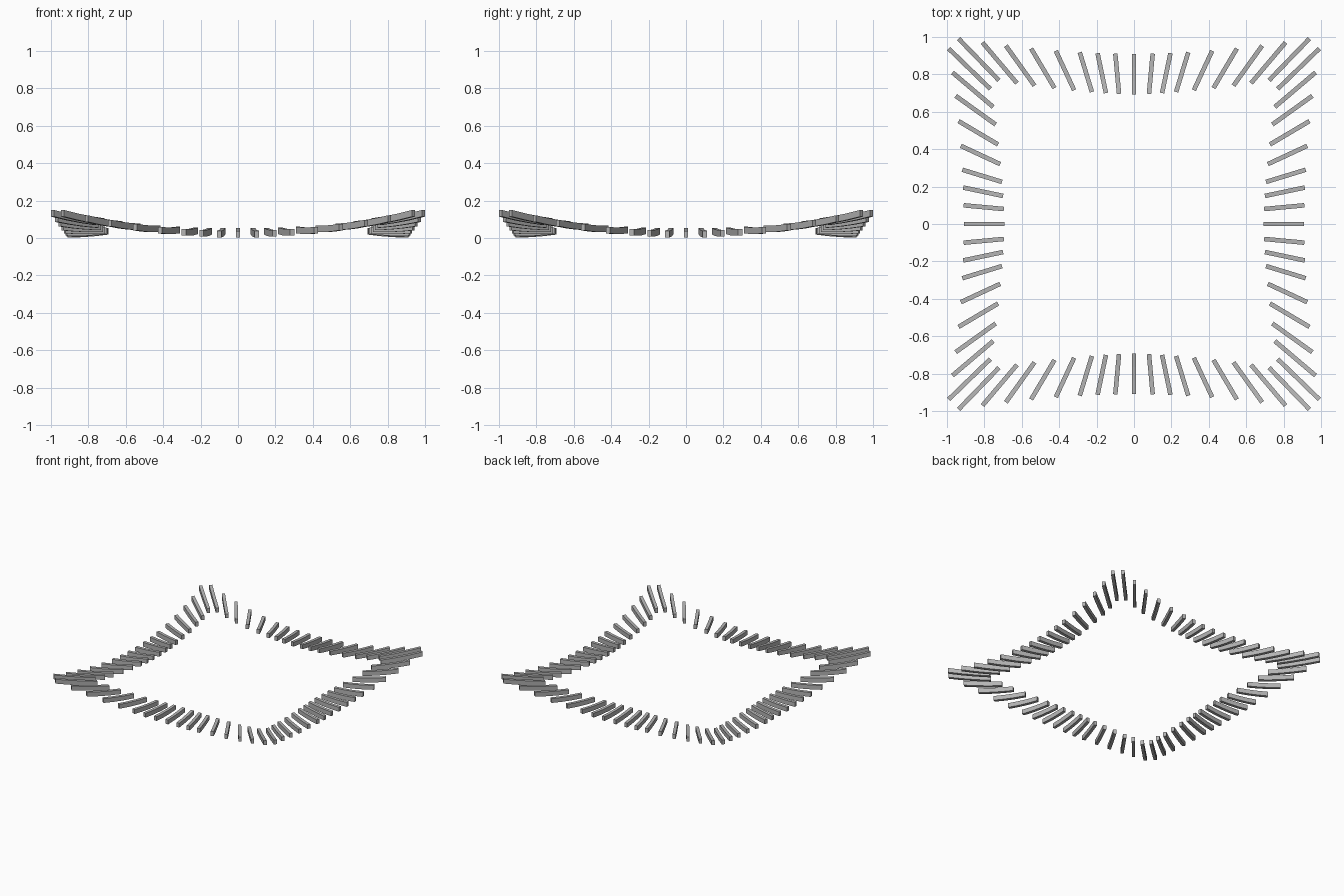
import bpy
import bmesh
import math
from mathutils import Vector, Matrix

cube = bpy.data.objects.get("Cube")
if cube:
    bpy.data.objects.remove(cube, do_unlink=True)

WIDTH, HEIGHT, SAG, SEGMENTS = 0.024, 0.035, 0.004, 3

# Weathered grey finish
grey = bpy.data.materials.new("rafter grey")
grey.use_nodes = True
colour = (0.46, 0.46, 0.46, 1)
grey.diffuse_color = colour
grey.node_tree.nodes["Principled BSDF"].inputs["Base Color"].default_value = colour


def add_rafter(bm, inner, outer):
    """Sweep a rectangular section along a slightly sagging line of top points."""
    along = Vector((outer.x - inner.x, outer.y - inner.y, 0)).normalized()
    side = Vector((-along.y, along.x, 0)) * WIDTH / 2
    drop = Vector((0, 0, -HEIGHT))
    rings = []
    for i in range(SEGMENTS + 1):
        t = i / SEGMENTS
        p = inner.lerp(outer, t)
        p.z -= SAG * 4 * t * (1 - t)
        corners = (p + side, p - side, p - side + drop, p + side + drop)
        rings.append([bm.verts.new(c) for c in corners])
    for a, b in zip(rings, rings[1:]):
        for k in range(4):
            n = (k + 1) % 4
            bm.faces.new((a[k], a[n], b[n], b[k]))
    bm.faces.new(rings[0])
    bm.faces.new(rings[-1])


# Outer and inner distances from the middle of an eave, fanning to the corner
stations = [(0.1, 0.08), (0.195, 0.15), (0.29, 0.225), (0.418, 0.32),
            (0.55, 0.425), (0.685, 0.532), (0.81, 0.626), (0.938, 0.722)]
row = [(0, 0)] + stations + [(-o, -i) for o, i in stations]


def build_eave(name, angle):
    bm = bmesh.new()
    for out_x, in_x in row:
        s = abs(out_x) / 0.938
        inner = Vector((in_x, -0.693 - 0.075 * s ** 1.5, 0.053 + 0.052 * s ** 2.5))
        outer = Vector((out_x, -0.91 - 0.081 * s ** 2, 0.037 + 0.112 * s ** 2))
        add_rafter(bm, inner, outer)
    bmesh.ops.recalc_face_normals(bm, faces=bm.faces)
    bm.transform(Matrix.Rotation(angle, 4, "Z"))
    mesh = bpy.data.meshes.new(name)
    bm.to_mesh(mesh)
    bm.free()
    mesh.materials.append(grey)
    bpy.context.collection.objects.link(bpy.data.objects.new(name, mesh))


# Four rows of rafters
for n, side_name in enumerate(("front", "left", "back", "right")):
    build_eave(side_name + "_eave_rafters", n * math.pi / 2)
